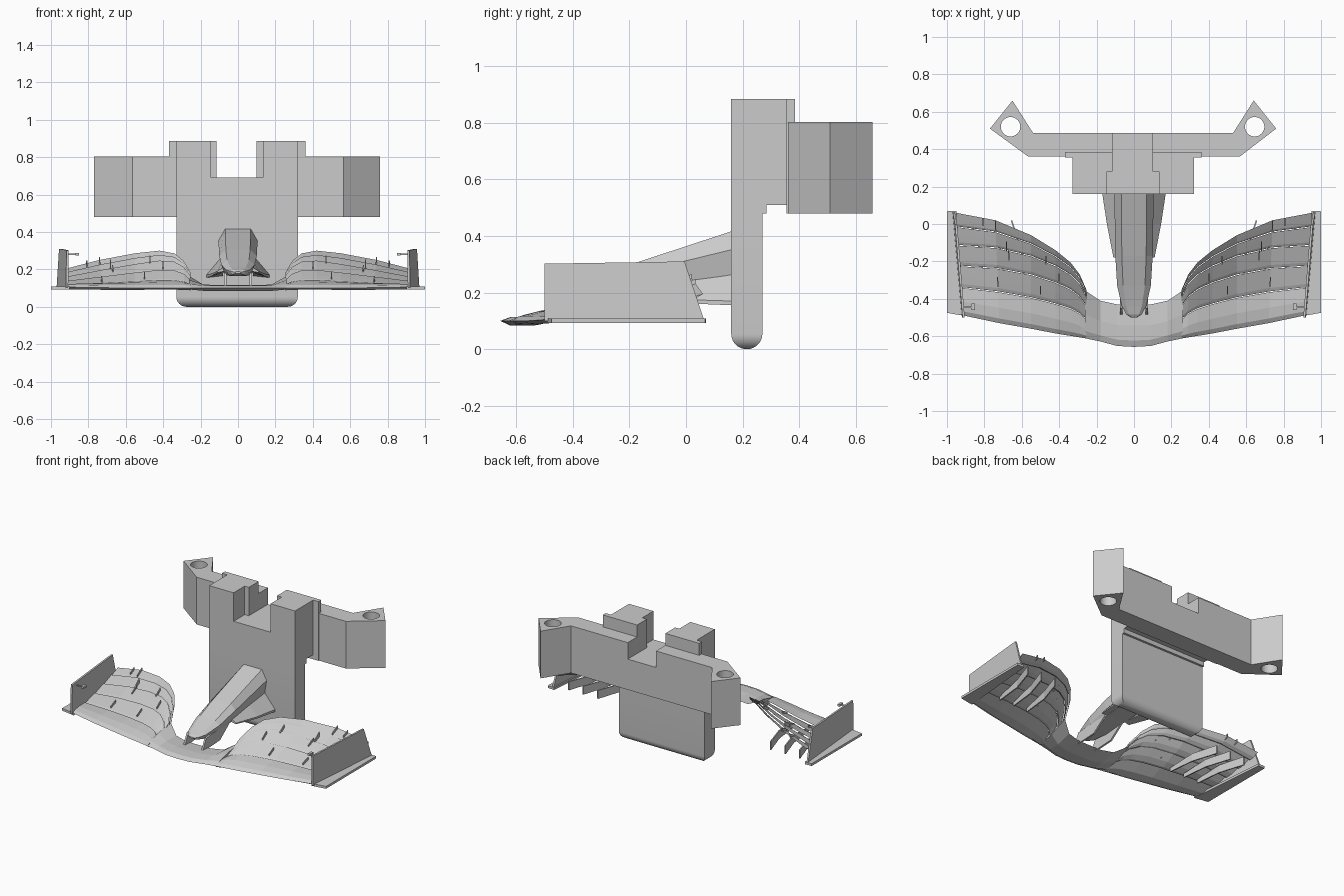
import bpy, bmesh, math
from mathutils import Vector

if "Cube" in bpy.data.objects:
    bpy.data.objects.remove(bpy.data.objects["Cube"])


def make(name, verts, faces, mirror=False):
    me = bpy.data.meshes.new(name)
    bm = bmesh.new()
    vs = [bm.verts.new(v) for v in verts]
    for f in faces:
        bm.faces.new([vs[i] for i in f])
    bmesh.ops.recalc_face_normals(bm, faces=bm.faces)
    bm.to_mesh(me)
    bm.free()
    ob = bpy.data.objects.new(name, me)
    bpy.context.collection.objects.link(ob)
    if mirror:
        ob.modifiers.new("Mirror", 'MIRROR').use_mirror_merge = False
    return ob


def loft(name, rings, mirror=False):
    """Skin matching closed rings and cap both ends."""
    n = len(rings[0])
    faces = [list(range(n)), [(len(rings) - 1) * n + i for i in range(n)]]
    for r in range(len(rings) - 1):
        for i in range(n):
            j = (i + 1) % n
            faces.append([r * n + i, r * n + j, (r + 1) * n + j, (r + 1) * n + i])
    return make(name, [p for ring in rings for p in ring], faces, mirror)


def box(name, x0, x1, y0, y1, z0, z1, mirror=False):
    return loft(name, [[(x0, y, z0), (x1, y, z0), (x1, y, z1), (x0, y, z1)] for y in (y0, y1)], mirror)


def u_block(name, x0, x1, n0, n1, y0, y1, z0):
    """Block with a square notch in its top, extruded front to back."""
    prof = [(x0, z0), (x1, z0), (x1, 0.885), (n1, 0.885), (n1, 0.69), (n0, 0.69), (n0, 0.885), (x0, 0.885)]
    return loft(name, [[(x, y, z) for x, z in prof] for y in (y0, y1)])


def smooth(ob):
    bpy.ops.object.select_all(action='DESELECT')
    ob.select_set(True)
    bpy.context.view_layer.objects.active = ob
    bpy.ops.object.shade_smooth_by_angle(angle=math.radians(30))


# Lower paddle with a rounded bottom
paddle = box("lower_paddle", -0.33, 0.32, 0.16, 0.27, 0, 0.48)
bm = bmesh.new()
bm.from_mesh(paddle.data)
low = [e for e in bm.edges if all(v.co.z < 0.01 for v in e.verts)]
bmesh.ops.bevel(bm, geom=low, offset=0.054, segments=8, profile=0.5, affect='EDGES')
bm.to_mesh(paddle.data)
bm.free()
smooth(paddle)

# Stepped, notched upper body
box("body_lip", -0.33, 0.32, 0.16, 0.285, 0.48, 0.51)
u_block("body_front", -0.33, 0.32, -0.145, 0.135, 0.16, 0.28, 0.51)
u_block("body_rear", -0.33, 0.32, -0.114, 0.10, 0.28, 0.357, 0.51)
u_block("body_flange", -0.37, 0.36, -0.114, 0.10, 0.355, 0.386, 0.48)

# Cross bar with angled ends, vertical holes and a centre notch
outline = [(-0.565, 0.36), (0.565, 0.36), (0.76, 0.51), (0.64, 0.66),
           (0.53, 0.487), (-0.54, 0.487), (-0.65, 0.66), (-0.77, 0.51)]
bar = loft("cross_bar", [[(x, y, z) for x, y in outline] for z in (0.48, 0.803)])


def cylinder(name, cx, cy, r):
    return loft(name, [[(cx + r * math.cos(a * math.pi / 16), cy + r * math.sin(a * math.pi / 16), z)
                        for a in range(32)] for z in (0.4, 0.9)])


cutters = [cylinder("hole_cutter_left", -0.66, 0.52, 0.052),
           cylinder("hole_cutter_right", 0.645, 0.52, 0.052),
           box("notch_cutter", -0.114, 0.10, 0.3, 0.6, 0.69, 1)]
for c in cutters:
    c.hide_render = True
    m = bar.modifiers.new("Cut", 'BOOLEAN')
    m.operation, m.object, m.solver = 'DIFFERENCE', c, 'EXACT'
    bpy.context.view_layer.objects.active = bar
    bpy.ops.object.modifier_apply(modifier=m.name)
    bpy.data.objects.remove(c)
smooth(bar)

# Nose cone: y, half width, bottom, top
nose = [(0.165, 0.105, 0.20, 0.418), (-0.17, 0.10, 0.185, 0.308), (-0.33, 0.09, 0.17, 0.25),
        (-0.44, 0.065, 0.165, 0.212), (-0.485, 0.04, 0.172, 0.198), (-0.5, 0.015, 0.178, 0.188)]
shape = [(-0.7, 0), (0.7, 0), (0.85, 0.25), (1, 0.7), (0.65, 1), (-0.65, 1), (-1, 0.7), (-0.85, 0.25)]
loft("nose_cone", [[(w * u, y, b + (t - b) * v) for u, v in shape] for y, w, b, t in nose])

# Flared vanes beside the nose, and pylons below it
loft("nose_vane", [[(0.085, 0.165, 0.27), (0.17, 0.165, 0.17), (0.17, 0.165, 0.155), (0.08, 0.165, 0.165)],
                   [(0.085, 0.0, 0.245), (0.145, 0.0, 0.175), (0.145, 0.0, 0.162), (0.08, 0.0, 0.18)],
                   [(0.08, -0.18, 0.21), (0.11, -0.18, 0.19), (0.11, -0.18, 0.183), (0.07, -0.18, 0.19)]], True)
loft("nose_pylon", [[(x, -0.49, 0.10), (x, -0.30, 0.11), (x, -0.18, 0.20), (x, -0.45, 0.18)]
                    for x in (0.062, 0.074)], True)

# Wing envelope: x, leading y and z, trailing y and z
STN = [(0.255, -0.612, 0.10, -0.35, 0.185), (0.29, -0.606, 0.10, -0.27, 0.245),
       (0.34, -0.598, 0.10, -0.205, 0.285), (0.42, -0.585, 0.10, -0.14, 0.30),
       (0.55, -0.56, 0.10, -0.06, 0.286), (0.72, -0.53, 0.102, 0.02, 0.25),
       (0.908, -0.49, 0.105, 0.06, 0.195)]


def surf(x, s):
    """Point on the curved wing envelope at span x, chord fraction s."""
    i = max(k for k in range(len(STN) - 1) if STN[k][0] <= x)
    a, b = STN[i], STN[i + 1]
    t = (x - a[0]) / (b[0] - a[0])
    _, yl, zl, yt, zt = [p + (q - p) * t for p, q in zip(a, b)]
    flare = 0.045 * s * max(0, (x - 0.55) / 0.358)
    return Vector((x + flare, yl + (yt - yl) * s, zl + (zt - zl) * s ** 1.45))


def foil(le, te, thick, sag):
    """Six-point low-poly aerofoil section."""
    pts = [(0, 0), (0.15, 0.4), (0.5, 0.45), (1, 0), (0.5, -0.5), (0.15, -0.45)]
    return [le + (te - le) * f + Vector((0, 0, h * thick - sag * 4 * f * (1 - f))) for f, h in pts]


# Main plane and four slotted flaps; split fractions at inner and outer end
splits = [(0, 0), (0.38, 0.27), (0.65, 0.48), (0.85, 0.68), (0.94, 0.86), (1, 1)]
names = ["main_plane", "first_flap", "second_flap", "third_flap", "top_flap"]
for k, name in enumerate(names):
    rings = []
    for st in STN:
        t = (st[0] - 0.255) / 0.653
        s0, s1 = [a + (b - a) * t for a, b in splits[k:k + 2]]
        drop = Vector((0, 0.004, -0.008)) if k else Vector((0, 0, 0))
        rings.append(foil(surf(st[0], s0) + drop, surf(st[0], s1), 0.03 if k == 0 else 0.011, 0.003))
    loft(name, rings, True)

# Neutral centre section joining both wings
centre = [(0.0, -0.657, -0.43, 0.108), (0.09, -0.652, -0.43, 0.108), (0.18, -0.628, -0.41, 0.115),
          (0.262, -0.611, -0.355, 0.165)]
full = [(-x, a, b, z) for x, a, b, z in centre[:0:-1]] + centre
loft("centre_plane", [foil(Vector((x, a, 0.10)), Vector((x, b, z)), 0.034, 0.004) for x, a, b, z in full])

# End plates with their foot plates
plate = [(0.908, -0.50, 0.10), (0.958, 0.065, 0.10), (0.945, -0.005, 0.31), (0.905, -0.50, 0.302)]
loft("end_plate", [[(x + d, y, z) for x, y, z in plate] for d in (0, 0.012)], True)
foot = [(0.90, -0.492), (1.0, -0.475), (1.0, 0.068), (0.95, 0.07)]
loft("foot_plate", [[(x, y, z) for x, y in foot] for z in (0.092, 0.108)], True)

# Small bracket on the inner face of each end plate
box("plate_bracket", 0.855, 0.91, -0.45, -0.442, 0.277, 0.284, True)
box("bracket_tip", 0.85, 0.868, -0.46, -0.425, 0.274, 0.288, True)

# Slot spacers standing on the flaps
for i, (x, s) in enumerate([(0.40, 0.70), (0.47, 0.82), (0.50, 0.45), (0.67, 0.78), (0.66, 0.70),
                            (0.72, 0.40), (0.72, 0.95), (0.78, 0.97)]):
    p, q = surf(x, s - 0.05), surf(x, min(1, s + 0.05))
    h = 0.03 if i == 3 else 0.016
    loft(f"slot_spacer_{i + 1}", [[(p.x + d, p.y, p.z - 0.01), (q.x + d, q.y, q.z - 0.01),
                                   (q.x + d, q.y, q.z + h), (p.x + d, p.y, p.z + 0.008)]
                                  for d in (-0.003, 0.003)], True)

# Curved strakes under the wing
for i, x in enumerate((0.58, 0.69, 0.80)):
    path = [(x, -0.34, 0.118), (x + 0.02, -0.15, 0.145), (x + 0.075, 0.02, 0.15)]
    loft(f"under_strake_{i + 1}", [[(a - 0.004, y, 0.092), (a + 0.004, y, 0.092),
                                    (a + 0.004, y, t), (a - 0.004, y, t)] for a, y, t in path], True)
